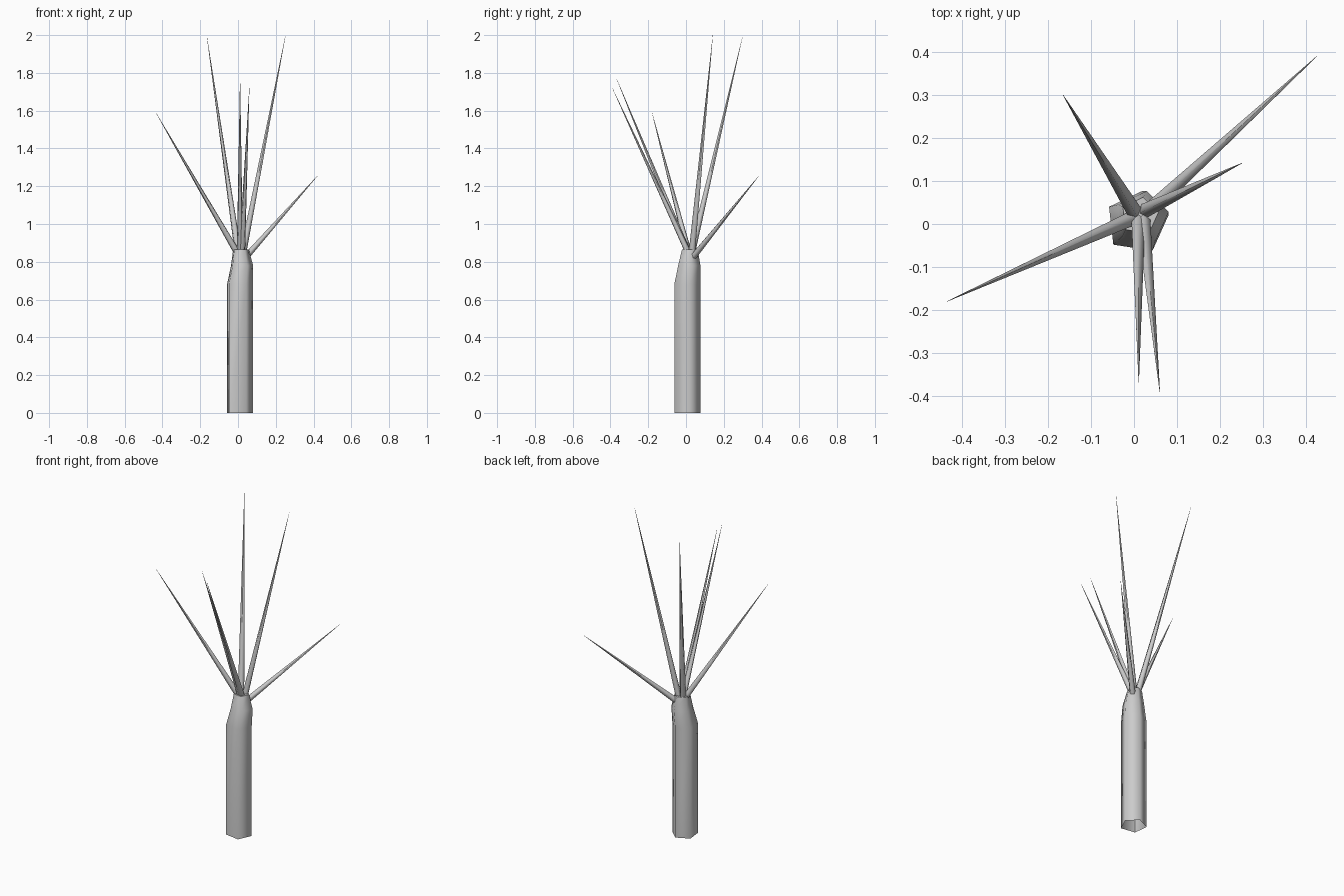
import bpy, bmesh
from mathutils import Vector

if "Cube" in bpy.data.objects:
    bpy.data.objects.remove(bpy.data.objects["Cube"])


def make_object(name, rings, cap_end=False):
    """Skin a stack of matching rings into one smooth-shaded tube."""
    bm = bmesh.new()
    loops = [[bm.verts.new(p) for p in ring] for ring in rings]
    n = len(loops[0])
    for a, b in zip(loops, loops[1:]):
        for i in range(n):
            j = (i + 1) % n
            bm.faces.new((a[i], a[j], b[j], b[i]))
    if cap_end:
        bm.faces.new(loops[-1])
    mesh = bpy.data.meshes.new(name)
    bm.to_mesh(mesh)
    bm.free()
    obj = bpy.data.objects.new(name, mesh)
    bpy.context.collection.objects.link(obj)
    return obj


def smooth(obj, angle):
    bpy.ops.object.select_all(action='DESELECT')
    obj.select_set(True)
    bpy.context.view_layer.objects.active = obj
    bpy.ops.object.shade_smooth_by_angle(angle=angle)


# Trunk: five-sided, open underneath, narrowing at the top
section = [(0.07, 0.013), (0.01, 0.07), (-0.068, 0.033), (-0.058, -0.055), (0.033, -0.069)]
# z, centre x, centre y, scale
levels = [(0, 0.01, 0.007, 1), (0.68, 0.01, 0.007, 1),
          (0.78, 0.021, 0.017, 0.85), (0.865, 0.015, 0.02, 0.6)]
trunk = make_object("trunk", [[(cx + x * s, cy + y * s, z) for x, y in section]
                              for z, cx, cy, s in levels], cap_end=True)
smooth(trunk, 1.3)

# Bare branches: base point, tip point, base radius
branches = [
    ((0.000, 0.015, 0.84), (-0.435, -0.18, 1.59), 0.018),
    ((0.000, 0.030, 0.85), (-0.165, 0.30, 1.995), 0.019),
    ((0.027, 0.032, 0.85), (0.252, 0.142, 2.00), 0.018),
    ((0.010, 0.010, 0.85), (0.011, -0.368, 1.77), 0.017),
    ((0.022, 0.010, 0.85), (0.060, -0.39, 1.72), 0.017),
    ((0.040, 0.036, 0.825), (0.425, 0.39, 1.26), 0.018),
]
for k, (base, tip, radius) in enumerate(branches):
    base, tip = Vector(base), Vector(tip)
    axis = tip - base
    bpy.ops.mesh.primitive_cone_add(vertices=5, radius1=radius, radius2=0.0005,
                                    depth=axis.length, end_fill_type='NGON',
                                    location=(base + tip) / 2,
                                    rotation=axis.to_track_quat('Z', 'Y').to_euler())
    branch = bpy.context.object
    branch.name = f"branch_{k + 1}"
    smooth(branch, 1.35)
